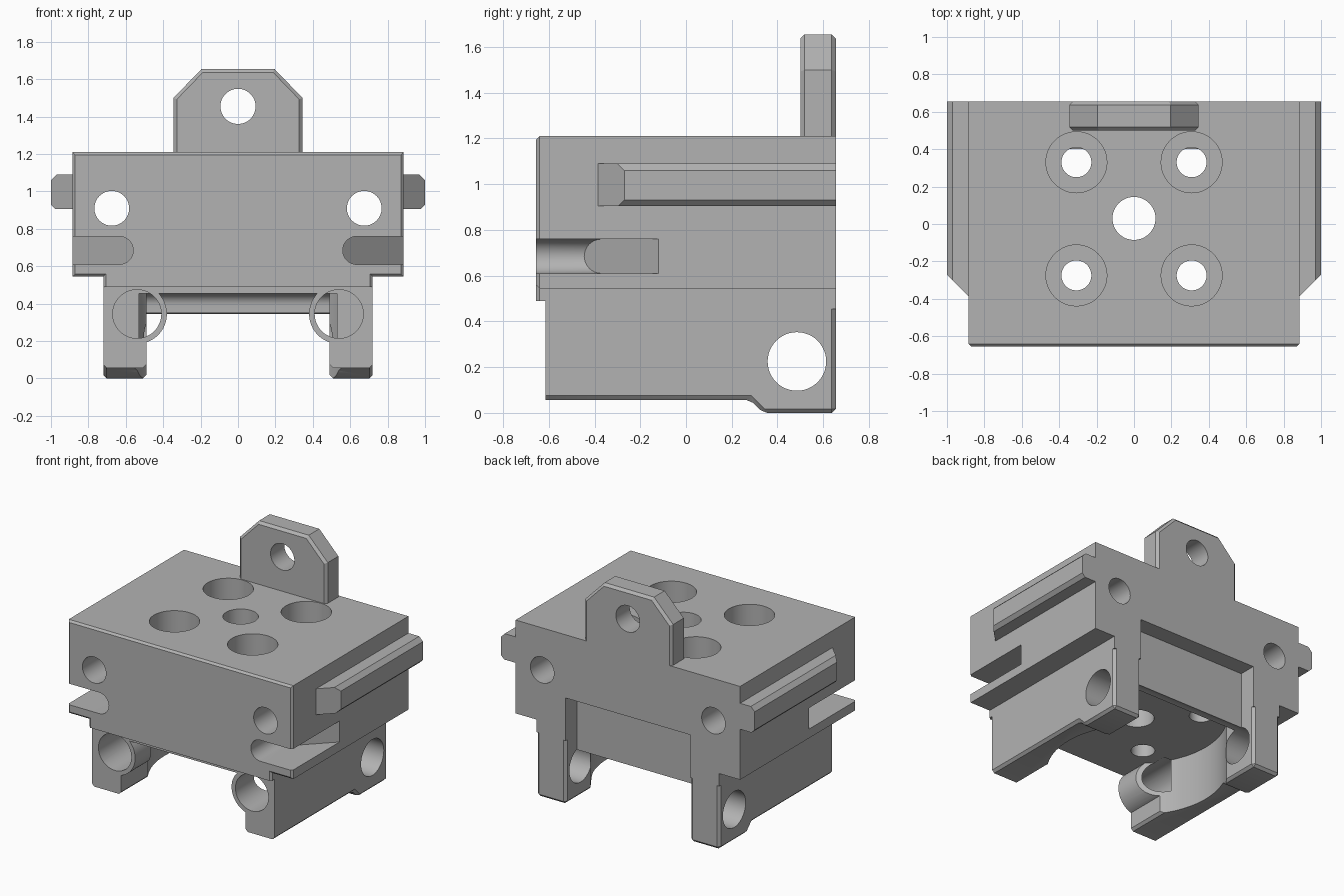
import bpy, bmesh, math
from mathutils import Vector

if "Cube" in bpy.data.objects:
    bpy.data.objects.remove(bpy.data.objects["Cube"], do_unlink=True)

grey = bpy.data.materials.new("machined grey")
grey.use_nodes = True
grey.diffuse_color = (0.45, 0.45, 0.45, 1)
grey.node_tree.nodes["Principled BSDF"].inputs["Base Color"].default_value = (0.45, 0.45, 0.45, 1)


def prism(name, pts, axis, start, end, bevel=0, rule=None):
    """Extrude a 2D profile along an axis; start and end may depend on the first coordinate."""
    def place(p, d):
        d = d(p[0]) if callable(d) else d
        return {"x": (d, p[0], p[1]), "y": (p[0], d, p[1]), "z": (p[0], p[1], d)}[axis]
    bm = bmesh.new()
    near = [bm.verts.new(place(p, start)) for p in pts]
    far = [bm.verts.new(place(p, end)) for p in pts]
    bm.faces.new(near)
    bm.faces.new(far)
    for i in range(len(pts)):
        j = (i + 1) % len(pts)
        bm.faces.new((near[i], near[j], far[j], far[i]))
    bmesh.ops.recalc_face_normals(bm, faces=bm.faces)
    if bevel:
        edges = [e for e in bm.edges if rule(e.verts[0].co, e.verts[1].co)]
        bmesh.ops.bevel(bm, geom=edges, offset=bevel, segments=1, affect="EDGES")
    mesh = bpy.data.meshes.new(name)
    bm.to_mesh(mesh)
    bm.free()
    mesh.materials.append(grey)
    ob = bpy.data.objects.new(name, mesh)
    bpy.context.collection.objects.link(ob)
    return ob


def rect(u0, u1, v0, v1):
    return [(u0, v0), (u1, v0), (u1, v1), (u0, v1)]


def circle(u, v, r, n=48):
    return [(u + r * math.cos(2 * math.pi * i / n), v + r * math.sin(2 * math.pi * i / n)) for i in range(n)]


def combine(ob, tools, op="DIFFERENCE"):
    bpy.context.view_layer.objects.active = ob
    for t in tools:
        m = ob.modifiers.new("cut", "BOOLEAN")
        m.operation, m.object, m.solver = op, t, "EXACT"
        bpy.ops.object.modifier_apply(modifier=m.name)


def mirrored(pts):
    return pts + [(-x, z) for x, z in reversed(pts)]


B = 0.655  # half depth

# Main block and the front plate
block = prism("main_block", mirrored([(0.72, 0.455), (0.72, 0.545), (0.885, 0.545), (0.885, 1.21)]),
              "y", -0.615, B)
plate = prism("front_plate", mirrored([(0.72, 0.49), (0.72, 0.545), (0.885, 0.545), (0.885, 1.21)]),
              "y", -B, -0.615, 0.014,
              lambda a, b: max(a.y, b.y) < -0.65 and max(a.z, b.z) > 0.53)

# Cutters for the block
cutters = []
for s in (1, -1):
    cutters.append(prism("bolt_bore", circle(s * 0.675, 0.91, 0.093), "y", -1, 1))
    slot = [(s * 1.0, 0.76), (s * 1.0, 0.61)]
    for i in range(17):
        t = math.pi * i / 16
        slot.append((s * (0.635 - 0.075 * math.sin(t)), 0.685 - 0.075 * math.cos(t)))
    cutters.append(prism("side_slot", slot, "y", -1, lambda x: abs(x) - 1.005))
    cutters.append(prism("front_bore", circle(s * 0.54, 0.345, 0.13), "y", -1, -0.25))
    for y in (0.33, -0.275):
        cutters.append(prism("counterbore", circle(s * 0.308, y, 0.163), "z", 0.75, 1.4))
        cutters.append(prism("screw_hole", circle(s * 0.308, y, 0.08), "z", 0.2, 1.3))
cutters.append(prism("centre_hole", circle(0, 0.03, 0.115), "z", 0.2, 1.4))
cutters.append(prism("back_recess", rect(-0.49, 0.49, 0.2, 0.76), "y", 0.53, 1))
combine(block, cutters)
combine(plate, [c for c in cutters if c.name.startswith(("bolt", "side", "front"))])

# Inner rear wall with a rounded cove up to the ceiling
cross_hole = prism("cross_hole", circle(0.485, 0.225, 0.128), "x", -1, 1)
cove = [(0.40 + 0.065 * math.sin(i * math.pi / 16), 0.39 + 0.065 * math.cos(i * math.pi / 16)) for i in range(9)]
wall = prism("rear_wall", [(0.53, 0.455)] + cove + [(0.465, 0.33), (0.53, 0.33)], "x", -0.49, 0.49)
combine(wall, [cross_hole])

# Legs with round bosses, hollowed by the large round pocket
pocket = prism("round_pocket", circle(0, 0.03, 0.6, 96), "z", -0.2, 0.455)
cutters += [cross_hole, pocket]
side_profile = [(-0.615, 0.057), (0.28, 0.057), (0.337, 0), (B, 0), (B, 0.455), (-0.615, 0.455)]
parts = [block, plate, wall]
for s, side in ((1, "left"), (-1, "right")):
    leg = prism(side + "_leg", side_profile, "x", s * 0.49, s * 0.72, 0.018,
                lambda a, b: min(a.z, b.z) < 0.4 and (max(a.z, b.z) < 0.1 or min(a.y, b.y) > 0.65)
                and max(a.y, b.y) > -0.6)
    boss = prism("boss", circle(s * 0.54, 0.345, 0.16), "y", -0.615, 0)
    combine(leg, [boss], "UNION")
    bores = [c for c in cutters if c.name.startswith("front_bore")]
    combine(leg, [pocket, cross_hole] + bores)
    cutters.append(boss)
    # Side rail with a pointed front end
    rail = prism(side + "_rail", [(s * x, z) for x, z in
                 ((0.885, 0.905), (0.975, 0.905), (1, 0.93), (1, 1.06), (0.97, 1.09), (0.885, 1.09))],
                 "y", lambda x: abs(x) - 1.27, B)
    parts += [leg, rail]

# Rear lug with a hole
lug = prism("rear_lug", mirrored([(0.345, 1.21), (0.345, 1.5), (0.195, 1.655)]), "y", 0.5, B, 0.018,
            lambda a, b: abs(a.y - b.y) < 0.01 and max(a.z, b.z) > 1.3)
lug_hole = prism("lug_hole", circle(0, 1.455, 0.094), "y", 0, 1)
combine(lug, [lug_hole])
cutters.append(lug_hole)
parts.append(lug)

for c in cutters:
    bpy.data.objects.remove(c, do_unlink=True)

# Smooth bores, crisp edges
bpy.ops.object.select_all(action="DESELECT")
for p in parts:
    p.select_set(True)
bpy.context.view_layer.objects.active = block
bpy.ops.object.shade_smooth_by_angle(angle=math.radians(30))
